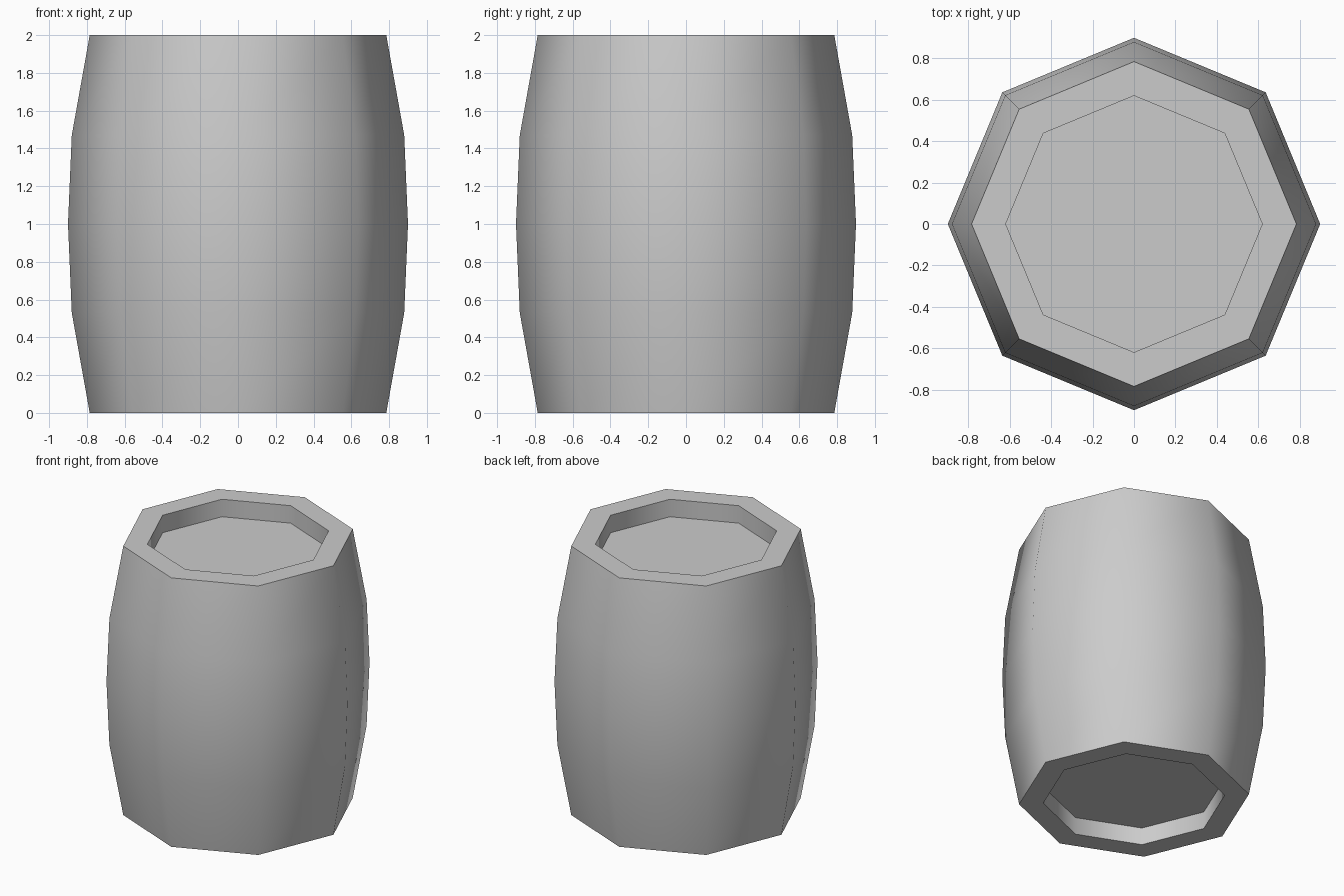
import bpy
import math

SIDES = 8

cube = bpy.data.objects.get("Cube")
if cube:
    bpy.data.objects.remove(cube, do_unlink=True)

# Single plain grey colour
grey = bpy.data.materials.new("plain grey")
grey.use_nodes = True
colour = (0.6, 0.6, 0.6, 1)
grey.diffuse_color = colour
grey.node_tree.nodes["Principled BSDF"].inputs["Base Color"].default_value = colour

# Profile (radius, height): bottom recess, rim, bulging wall, rim, top recess
profile = [(0.62, 0.13), (0.62, 0), (0.785, 0), (0.88, 0.53), (0.9, 1),
           (0.88, 1.47), (0.785, 2), (0.62, 2), (0.62, 1.87)]

verts = []
for radius, z in profile:
    for i in range(SIDES):
        a = math.tau * i / SIDES
        verts.append((radius * math.cos(a), radius * math.sin(a), z))

# Bands between neighbouring rings
faces = []
for ring in range(len(profile) - 1):
    for i in range(SIDES):
        j = (i + 1) % SIDES
        low, high = ring * SIDES, (ring + 1) * SIDES
        faces.append((low + i, low + j, high + j, high + i))

# Recessed floors at both ends
faces.append(tuple(reversed(range(SIDES))))
last = (len(profile) - 1) * SIDES
faces.append(tuple(range(last, last + SIDES)))

mesh = bpy.data.meshes.new("barrel")
mesh.from_pydata(verts, [], faces)
mesh.materials.append(grey)
barrel = bpy.data.objects.new("barrel", mesh)
bpy.context.collection.objects.link(barrel)

# Round staves, crisp rims
bpy.ops.object.select_all(action='DESELECT')
barrel.select_set(True)
bpy.context.view_layer.objects.active = barrel
bpy.ops.object.shade_smooth_by_angle(angle=math.radians(60))
